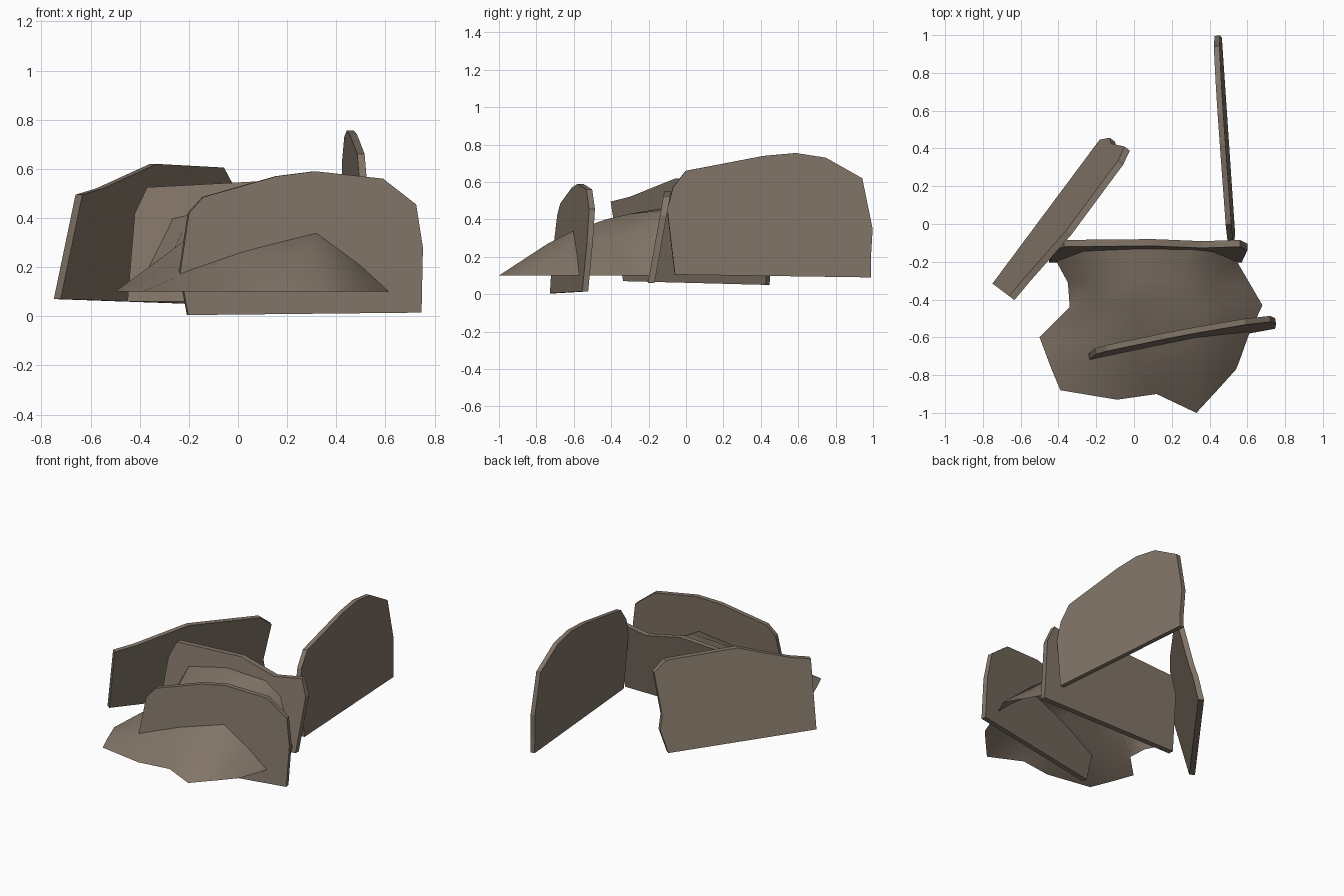
import bpy, bmesh
from mathutils import Vector

stone = bpy.data.materials.new("brown_stone")
stone.diffuse_color = (0.225, 0.178, 0.138, 1)


def finish(bm, name):
    mesh = bpy.data.meshes.new(name)
    bm.to_mesh(mesh)
    bm.free()
    mesh.materials.append(stone)
    obj = bpy.data.objects.new(name, mesh)
    bpy.context.collection.objects.link(obj)
    return obj


def slab(name, start, end, outline, lean, thick):
    """Upright slab: outline of (distance along base line, height),
    leaning towards the left of the start-to-end direction."""
    o = Vector((*start, 0))
    d = (Vector((*end, 0)) - o).normalized()
    n = Vector((-d.y, d.x, 0))
    bm = bmesh.new()
    sides = []
    for off in (-thick / 2, thick / 2):
        sides.append([bm.verts.new(o + d * s + n * (lean * z + off) + Vector((0, 0, z)))
                      for s, z in outline])
    a, b = sides
    bm.faces.new(a)
    bm.faces.new(b[::-1])
    for i in range(len(a)):
        j = (i + 1) % len(a)
        bm.faces.new((a[i], b[i], b[j], a[j]))
    bmesh.ops.recalc_face_normals(bm, faces=bm.faces)
    return finish(bm, name)


# Front slab
slab("front_slab", (-0.22, -0.715), (0.745, -0.54),
     [(0.015, 0.005), (0.98, 0.015), (0.99, 0.28), (0.965, 0.455), (0.83, 0.56),
      (0.55, 0.59), (0.39, 0.57), (0.085, 0.485), (0.025, 0.42), (-0.015, 0.18)],
     0.09, 0.032)

# Middle slab behind the mound
slab("middle_slab", (0, -0.197), (1, -0.197),
     [(-0.45, 0.06), (0.57, 0.06), (0.6, 0.42), (0.56, 0.525), (0.36, 0.49),
      (0.1, 0.55), (-0.37, 0.525), (-0.42, 0.42)],
     0.18, 0.036)

# Left slab, leaning inwards
slab("left_slab", (-0.75, -0.315), (-0.17, 0.455),
     [(0, 0.07), (0.95, 0.05), (0.99, 0.19), (0.97, 0.28), (1.0, 0.54),
      (0.92, 0.605), (0.46, 0.62), (0.13, 0.52), (0, 0.495)],
     -0.26, 0.035)

# Right rear slab
slab("right_slab", (0.52, 0), (0.452, 1),
     [(-0.06, 0.105), (0.99, 0.09), (0.99, 0.19), (1.0, 0.35), (0.945, 0.62),
      (0.75, 0.73), (0.59, 0.755), (0.42, 0.74), (0.0, 0.66), (-0.07, 0.57),
      (-0.1, 0.45)],
     0.03, 0.03)

# Earth mound: open smooth sheet, rows from front to back
rows = [
    [(-.39, -.88, .1), (-.09, -.93, .1), (.12, -.90, .1), (.33, -1.0, .1), (.45, -.87, .1), (.54, -.77, .1)],
    [(-.44, -.76, .1), (-.25, -.74, .16), (0, -.74, .22), (.3, -.74, .27), (.46, -.75, .18), (.56, -.72, .1)],
    [(-.50, -.60, .1), (-.25, -.60, .21), (.05, -.60, .30), (.32, -.61, .335), (.49, -.59, .21), (.61, -.58, .1)],
    [(-.34, -.44, .1), (-.2, -.43, .32), (0, -.43, .39), (.25, -.43, .40), (.45, -.43, .30), (.68, -.43, .1)],
    [(-.35, -.31, .1), (-.22, -.30, .36), (0, -.30, .43), (.25, -.30, .43), (.41, -.32, .31), (.61, -.31, .1)],
    [(-.41, -.20, .1), (-.27, -.13, .40), (0, -.12, .46), (.3, -.12, .45), (.42, -.14, .38), (.54, -.19, .1)],
]
bm = bmesh.new()
grid = [[bm.verts.new(p) for p in row] for row in rows]
for r0, r1 in zip(grid, grid[1:]):
    for i in range(len(r0) - 1):
        f = bm.faces.new((r0[i], r0[i + 1], r1[i + 1], r1[i]))
        f.smooth = True
finish(bm, "earth_mound")
